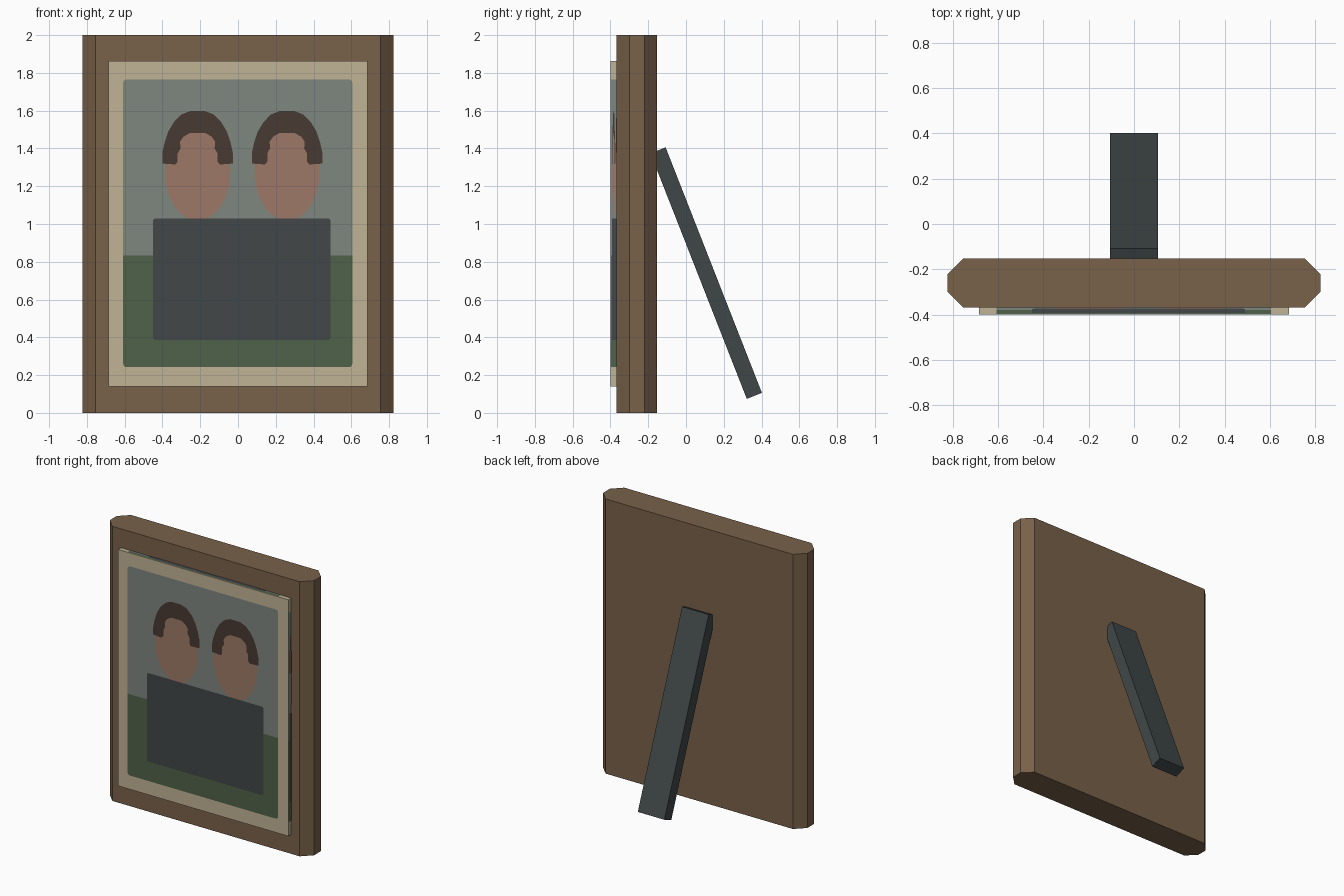
import bpy, bmesh, math
from mathutils import Vector

cube = bpy.data.objects.get("Cube")
if cube:
    bpy.data.objects.remove(cube, do_unlink=True)


def linear(c):
    c /= 255
    return c / 12.92 if c <= 0.04045 else ((c + 0.055) / 1.055) ** 2.4


def material(name, *rgb):
    col = [linear(c) for c in rgb] + [1]
    m = bpy.data.materials.new(name)
    m.use_nodes = True
    m.diffuse_color = col
    bsdf = next(n for n in m.node_tree.nodes if n.type == "BSDF_PRINCIPLED")
    bsdf.inputs["Base Color"].default_value = col
    return m


WOOD = material("brown wood", 121, 97, 74)
MOUNT = material("cream mount", 192, 179, 149)
SKY = material("grey backdrop", 126, 134, 127)
GRASS = material("dark green", 80, 98, 74)
COAT = material("charcoal coat", 66, 71, 72)
SKIN = material("skin", 157, 121, 103)
HAIR = material("dark brown hair", 72, 58, 50)
STAND = material("slate stand", 64, 71, 71)


def finish(name, bm, mats):
    bmesh.ops.recalc_face_normals(bm, faces=bm.faces)
    me = bpy.data.meshes.new(name)
    bm.to_mesh(me)
    bm.free()
    for m in mats:
        me.materials.append(m)
    ob = bpy.data.objects.new(name, me)
    bpy.context.collection.objects.link(ob)
    return ob


def prism(name, points, direction, mat):
    """Extrude a flat outline along a direction."""
    bm = bmesh.new()
    face = bm.faces.new([bm.verts.new(p) for p in points])
    new = bmesh.ops.extrude_face_region(bm, geom=[face])["geom"]
    verts = [g for g in new if isinstance(g, bmesh.types.BMVert)]
    bmesh.ops.translate(bm, verts=verts, vec=direction)
    return finish(name, bm, [mat])


# Wooden board with chamfered upright edges
W, F, B, C = 0.823, -0.368, -0.153, 0.068
half = [(W - C, F), (W, F + C), (W, B - C), (W - C, B)]
plan = half + [(-x, y) for x, y in reversed(half)]
prism("frame", [(x, y, 0) for x, y in plan], (0, 0, 2), WOOD)

# Leaning rear leg
leg = [(-0.188, 1.374), (-0.108, 1.406), (0.402, 0.106), (0.322, 0.074)]
prism("stand_leg", [(-0.107, y, z) for y, z in leg], (0.214, 0, 0), STAND)

# Cream mount block
PX, Z0, Z1, PF, PB = 0.685, 0.14, 1.862, -0.4, -0.35
prism("picture_mount", [(-PX, PF, Z0), (PX, PF, Z0), (PX, PF, Z1), (-PX, PF, Z1)],
      (0, PB - PF, 0), MOUNT)


# Flat shapes of the portrait, counter-clockwise
def rounded(x0, x1, z0, z1, low, high):
    pts = []
    corners = [(x1, z0, low, -1, 1), (x1, z1, high, -1, -1),
               (x0, z1, high, 1, -1), (x0, z0, low, 1, 1)]
    for k, (x, z, r, sx, sz) in enumerate(corners):
        for i in range(4 if r else 1):
            a = math.radians(-90 + 90 * k + 30 * i)
            pts.append((x + r * (sx + math.cos(a)), z + r * (sz + math.sin(a))))
    return pts


def ellipse(cx, cz, rx, rz, n=32):
    return [(cx + rx * math.cos(math.tau * i / n), cz + rz * math.sin(math.tau * i / n))
            for i in range(n)]


def hair(cx):
    outer = [(0.187, 1.32), (0.187, 1.375), (0.175, 1.43), (0.155, 1.49),
             (0.125, 1.54), (0.085, 1.58), (0.04, 1.598)]
    inner = [(0.04, 1.482), (0.075, 1.462), (0.093, 1.435), (0.09, 1.4),
             (0.105, 1.375), (0.105, 1.33), (0.118, 1.315)]
    pts = outer + [(-x, z) for x, z in reversed(outer)]
    pts += [(-x, z) for x, z in reversed(inner)] + inner
    return [(cx + x, z) for x, z in pts]


shapes = [(SKY, rounded(-0.608, 0.605, 0.242, 1.765, 0.018, 0.018)),
          (GRASS, rounded(-0.608, 0.605, 0.242, 0.834, 0.018, 0))]
heads = (-0.214, 0.26)
shapes += [(SKIN, ellipse(x, 1.28, 0.174, 0.262)) for x in heads]
shapes += [(HAIR, hair(x)) for x in heads]
shapes += [(COAT, rounded(-0.45, 0.49, 0.385, 1.03, 0.015, 0.015))]
levels = {SKY: 1, GRASS: 2, SKIN: 3, HAIR: 4, COAT: 5}


def paint(name, origin, u, v):
    """Lay the portrait over one side of the mount as thin layered faces."""
    origin, u, v = Vector(origin), Vector(u), Vector(v)
    out = u.cross(v).normalized()
    bm = bmesh.new()
    for mat, pts in shapes:
        lift = out * 0.001 * levels[mat]
        face = bm.faces.new([bm.verts.new(
            origin + u * ((x + PX) / (2 * PX)) + v * ((z - Z0) / (Z1 - Z0)) + lift)
            for x, z in pts])
        face.material_index = levels[mat] - 1
    me = bpy.data.meshes.new(name)
    bm.to_mesh(me)
    bm.free()
    for m in levels:
        me.materials.append(m)
    bpy.context.collection.objects.link(bpy.data.objects.new(name, me))


D, H = PB - PF, Z1 - Z0
paint("portrait", (-PX, PF, Z0), (2 * PX, 0, 0), (0, 0, H))
paint("portrait_left_edge", (PX, PF, Z0), (0, D, 0), (0, 0, H))
paint("portrait_right_edge", (-PX, PB, Z0), (0, -D, 0), (0, 0, H))
paint("portrait_top_edge", (-PX, PF, Z1), (2 * PX, 0, 0), (0, D, 0))
paint("portrait_bottom_edge", (-PX, PB, Z0), (2 * PX, 0, 0), (0, -D, 0))
